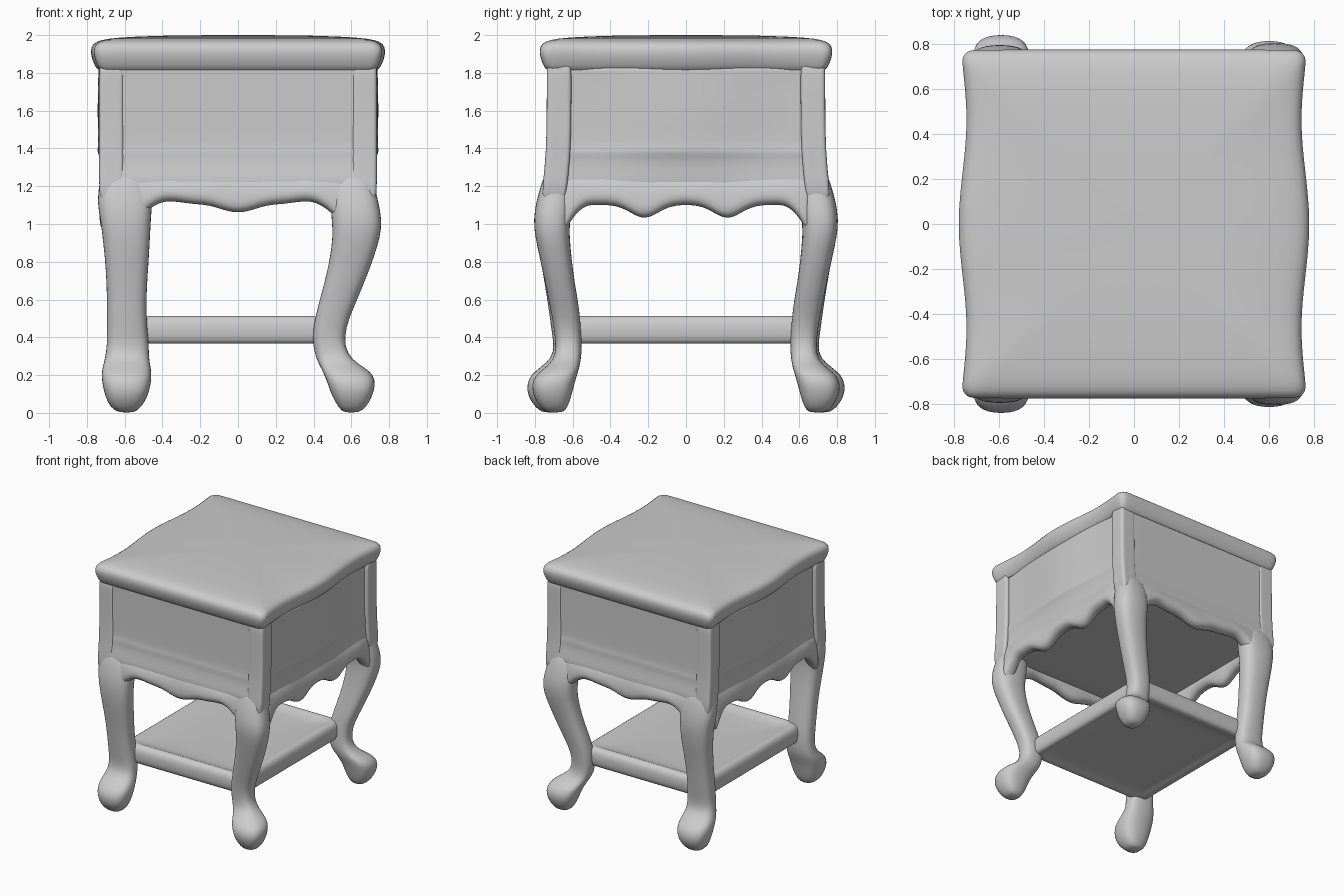
import bpy, bmesh
from math import sin, cos, pi, exp, copysign

if "Cube" in bpy.data.objects:
    bpy.data.objects.remove(bpy.data.objects["Cube"])


def loft(name, rings, subsurf=1, angle=50):
    """Skin closed rings of equal point count, cap both ends, smooth."""
    bm = bmesh.new()
    vs = [[bm.verts.new(p) for p in ring] for ring in rings]
    n = len(vs[0])
    for a, b in zip(vs, vs[1:]):
        for i in range(n):
            j = (i + 1) % n
            bm.faces.new((a[i], a[j], b[j], b[i]))
    bm.faces.new(vs[0][::-1])
    bm.faces.new(vs[-1])
    bmesh.ops.recalc_face_normals(bm, faces=bm.faces[:])
    me = bpy.data.meshes.new(name)
    bm.to_mesh(me)
    bm.free()
    ob = bpy.data.objects.new(name, me)
    bpy.context.collection.objects.link(ob)
    bpy.ops.object.select_all(action='DESELECT')
    ob.select_set(True)
    bpy.context.view_layer.objects.active = ob
    bpy.ops.object.shade_smooth_by_angle(angle=angle * pi / 180)
    if subsurf:
        m = ob.modifiers.new("Smooth", 'SUBSURF')
        m.levels = m.render_levels = subsurf
    return ob


def rrect(hx, hy, r, z, cx=0, cy=0, bow=None, edge=10, arc=4):
    """Rounded rectangle ring; bow(v) pushes the x sides outwards."""
    corners = []
    for k, (sx, sy) in enumerate(((1, 1), (-1, 1), (-1, -1), (1, -1))):
        corners.append([(sx * (hx - r) + r * cos((k + i / arc) * pi / 2),
                         sy * (hy - r) + r * sin((k + i / arc) * pi / 2))
                        for i in range(arc + 1)])
    pts = []
    for k in range(4):
        a, b = corners[k][-1], corners[(k + 1) % 4][0]
        pts += corners[k]
        pts += [(a[0] + (b[0] - a[0]) * i / edge, a[1] + (b[1] - a[1]) * i / edge)
                for i in range(1, edge)]
    if bow:
        pts = [(x + bow(y / hy) * x / hx, y) for x, y in pts]
    return [(cx + x, cy + y, z) for x, y in pts]


# Serpentine top with rounded edge
def top_bow(v):
    return 0.02 * cos(pi * v / 0.6)


top_profile = [(1.81, 0.70, .03), (1.812, 0.735, .04), (1.84, 0.752, .05), (1.88, 0.768, .06),
               (1.92, 0.774, .06), (1.955, 0.762, .06), (1.975, 0.72, .06),
               (1.988, 0.63, .06), (1.998, 0.4, .04), (2.0, 0.1, .02)]
loft("table_top", [rrect(d - .01, d + .003, r, z, bow=top_bow) for z, d, r in top_profile])


# Drawer case with moulding line, flaring at the front and back below
def case_bow(amount):
    return lambda v: amount * max(0, cos(pi * v / 1.6)) ** 2


case_profile = [(1.16, .69, .70, 0), (1.165, .705, .735, 0), (1.21, .712, .757, .005),
                (1.25, .71, .752, .01), (1.34, .705, .735, .02), (1.375, .715, .738, .03),
                (1.40, .71, .734, .035), (1.42, .705, .73, .035), (1.6, .707, .732, .04),
                (1.79, .705, .73, .035), (1.83, .712, .735, .03), (1.86, .70, .725, .03)]
loft("drawer_case", [rrect(hx, hy, .04, z, bow=case_bow(b)) for z, hx, hy, b in case_profile])

# Corner posts, flush at the front and standing proud at the sides
for sx in (-1, 1):
    for sy in (-1, 1):
        loft("corner_post", [rrect(.065, .065, .02, z, sx * .67, sy * (.672 + o), edge=3)
                             for z, o in ((1.1, .03), (1.22, .02), (1.38, .003), (1.6, 0),
                                          (1.8, 0), (1.88, 0))])


# Scalloped aprons
def front_edge(t):
    return (1.118 - .06 * exp(-(t / .15) ** 2) - .01 * exp(-((abs(t) - .24) / .08) ** 2)
            - 3.5 * max(0, abs(t) - .36) ** 2)


def side_edge(t):
    return 1.098 - .07 * exp(-((abs(t) - .22) / .1) ** 2) - 7 * max(0, abs(t) - .5) ** 2


def apron(name, edge, place, reach, outer):
    rings = []
    for i in range(41):
        t = reach * (i / 20 - 1)
        b = edge(t)
        section = [(outer - .035, 1.28), (outer - .003, 1.21), (outer + .01, b + .055),
                   (outer, b + .02), (outer - .035, b), (outer - .075, b + .005),
                   (outer - .10, b + .04), (outer - .10, 1.2), (outer - .09, 1.28)]
        rings.append([place(t, d, z) for d, z in section])
    loft(name, rings)


for s, label in ((-1, "front"), (1, "back")):
    apron(label + "_apron", front_edge, lambda t, d, z: (t, s * d, z), .6, .765)
for s, label in ((-1, "left"), (1, "right")):
    apron(label + "_apron", side_edge, lambda t, d, z: (s * d, t, z), .66, .728)


# Curved legs: rows of z, x min, x max, y min, y max (y mirrored)
right_leg = [(1.30, .54, .71, .60, .735), (1.22, .50, .72, .60, .765), (1.12, .485, .745, .60, .795),
             (1.02, .495, .765, .615, .81), (.93, .50, .755, .615, .80), (.82, .485, .72, .605, .775),
             (.70, .46, .675, .59, .75), (.56, .42, .615, .565, .72), (.45, .395, .57, .555, .70),
             (.35, .395, .565, .55, .69), (.28, .415, .605, .555, .70), (.235, .44, .68, .565, .755),
             (.20, .455, .72, .575, .80), (.15, .475, .73, .59, .82), (.09, .495, .715, .605, .81),
             (.03, .53, .68, .625, .775), (0, .56, .64, .65, .74)]
left_leg = [(1.30, .52, .72, .60, .735), (1.22, .46, .735, .60, .765), (1.12, .45, .75, .60, .79),
            (1.02, .46, .73, .615, .80), (.90, .465, .715, .615, .79), (.75, .475, .70, .60, .76),
            (.60, .485, .695, .58, .735), (.45, .48, .695, .56, .715), (.36, .47, .695, .56, .70),
            (.29, .47, .705, .565, .71), (.24, .46, .72, .58, .775), (.20, .455, .725, .595, .825),
            (.15, .46, .72, .61, .845), (.09, .475, .705, .625, .84), (.03, .51, .68, .645, .80),
            (0, .55, .63, .67, .76)]


def leg_ring(z, x0, x1, y0, y1, sx, sy):
    pts = []
    for i in range(16):
        c, s = cos(i * pi / 8), sin(i * pi / 8)
        ux, uy = (copysign(abs(k) ** .75, k) for k in (c, s))
        pts.append((sx * ((x0 + x1) / 2 + ux * (x1 - x0) / 2),
                    sy * ((y0 + y1) / 2 + uy * (y1 - y0) / 2), z))
    return pts


for sx, side, rows in ((1, "right", right_leg), (-1, "left", left_leg)):
    for sy, end in ((-1, "front"), (1, "back")):
        loft(f"{end}_{side}_leg", [leg_ring(*row, sx, sy) for row in rows])

# Low shelf with rounded rails around a sunken panel
shelf_profile = [(.385, .20), (.385, .10), (.37, .07), (.362, .03), (.38, .005), (.44, 0),
                 (.49, .005), (.515, .03), (.515, .06), (.495, .09), (.485, .20)]
loft("shelf", [rrect(.555 - o, .635 - o, .06, z, cx=-.055) for z, o in shelf_profile])
